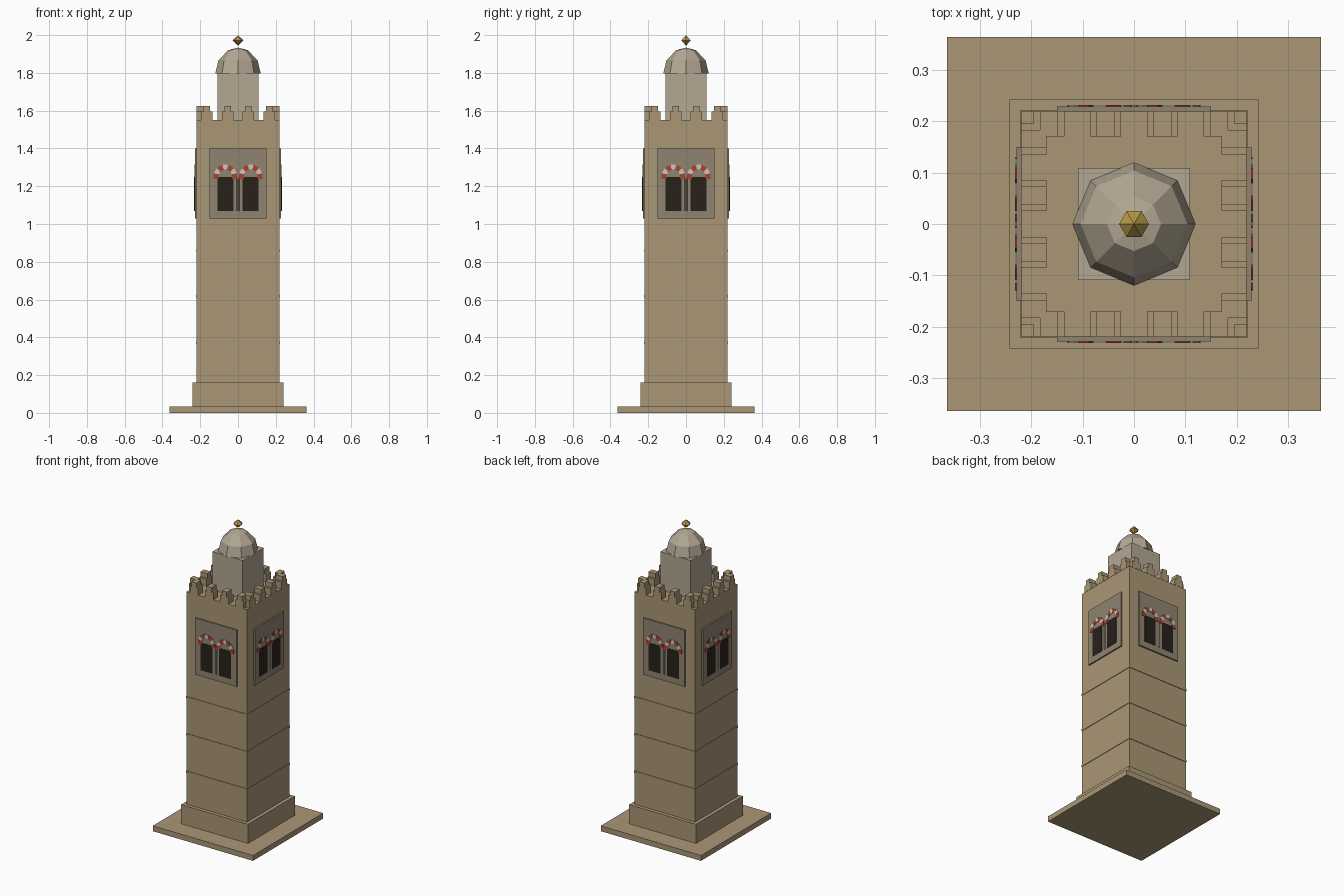
import bpy, bmesh
from math import pi, sin, cos, radians
from mathutils import Matrix, Vector

if "Cube" in bpy.data.objects:
    bpy.data.objects.remove(bpy.data.objects["Cube"])


def mat(name, rgb):
    m = bpy.data.materials.new(name)
    m.diffuse_color = (*rgb, 1)
    m.use_nodes = True
    m.node_tree.nodes["Principled BSDF"].inputs["Base Color"].default_value = m.diffuse_color
    return m


STONE = mat("sandstone", (0.40, 0.31, 0.18))
PALE = mat("pale_stone", (0.45, 0.39, 0.29))
PANEL = mat("panel_stone", (0.28, 0.23, 0.165))
DARK = mat("dark_opening", (0.02, 0.015, 0.01))
RED = mat("red_stone", (0.42, 0.05, 0.025))
WHITE = mat("white_stone", (0.62, 0.57, 0.50))
GOLD = mat("gold", (0.45, 0.32, 0.06))


def finish(name, bm, material):
    bmesh.ops.recalc_face_normals(bm, faces=bm.faces)
    me = bpy.data.meshes.new(name)
    bm.to_mesh(me)
    bm.free()
    me.materials.append(material)
    ob = bpy.data.objects.new(name, me)
    bpy.context.collection.objects.link(ob)
    return ob


def add_box(bm, lo, hi, M=Matrix()):
    lo, hi = Vector(lo), Vector(hi)
    T = Matrix.Translation((lo + hi) / 2) @ Matrix.Diagonal((*(hi - lo), 1))
    bmesh.ops.create_cube(bm, size=1, matrix=M @ T)


def square_block(name, half, z0, z1, material):
    bm = bmesh.new()
    add_box(bm, (-half, -half, z0), (half, half, z1))
    return finish(name, bm, material)


SIDES = [Matrix.Rotation(k * pi / 2, 4, "Z") for k in range(4)]
S = 0.2185         # half width of the shaft
TOP = 1.55

# Base, shaft and thin string courses
square_block("ground_slab", 0.363, 0, 0.035, STONE)
square_block("plinth", 0.242, 0.035, 0.16, STONE)
square_block("shaft", S, 0.16, TOP, STONE)
for i, z in enumerate((0.372, 0.617, 0.86)):
    square_block(f"string_course_{i + 1}", 0.222, z - 0.006, z + 0.006, STONE)

# Stepped battlements: four evenly spaced merlons per side
bm = bmesh.new()
for M in SIDES:
    for cx in (-0.165, -0.055, 0.055, 0.165):
        add_box(bm, (cx - 0.03, -0.22, TOP), (cx + 0.03, -0.17, 1.595), M)
        add_box(bm, (cx - 0.0175, -0.22, 1.595), (cx + 0.0175, -0.17, 1.626), M)
finish("battlements", bm, STONE)

# Window panels with paired openings and striped arches on all four sides
panel, opening, red, white, column = (bmesh.new() for _ in range(5))
for M in SIDES:
    add_box(panel, (-0.15, -0.228, 1.03), (0.15, -S + 0.005, 1.40), M)
    C = Matrix.Translation((0, -0.223, 1.16))
    bmesh.ops.create_cone(column, cap_ends=True, segments=8, radius1=0.009,
                          radius2=0.009, depth=0.18, matrix=M @ C)
    for cx in (-0.067, 0.067):
        add_box(opening, (cx - 0.042, -0.230, 1.07), (cx + 0.042, -0.222, 1.25), M)
        for i in range(7):
            R = (M @ Matrix.Translation((cx, -0.226, 1.252))
                 @ Matrix.Rotation(-i * pi / 6, 4, "Y"))
            add_box(red if i % 2 == 0 else white,
                    (0.036, -0.0055, -0.0125), (0.062, 0.0055, 0.0125), R)
finish("window_panels", panel, PANEL)
finish("window_openings", opening, DARK)
finish("arch_stones_red", red, RED)
finish("arch_stones_white", white, WHITE)
finish("window_columns", column, PANEL)

# Lantern room
square_block("lantern", 0.109, TOP, 1.80, PALE)

# Eight-sided faceted dome
bm = bmesh.new()
rings = []
for a in (0, radians(30), radians(64)):
    rings.append([bm.verts.new((0.12 * cos(a) * cos(k * pi / 4),
                                0.12 * cos(a) * sin(k * pi / 4),
                                1.797 + 0.137 * sin(a))) for k in range(8)])
apex = bm.verts.new((0, 0, 1.934))
for k in range(8):
    n = (k + 1) % 8
    for lo, hi in zip(rings, rings[1:]):
        bm.faces.new((lo[k], lo[n], hi[n], hi[k]))
    bm.faces.new((rings[-1][k], rings[-1][n], apex))
bm.faces.new(rings[0][::-1])
finish("dome", bm, PALE)

# Six-sided gold finial
bm = bmesh.new()
ring = [bm.verts.new((0.029 * cos(k * pi / 3), 0.029 * sin(k * pi / 3), 1.972))
        for k in range(6)]
for z in (1.944, 2.0):
    tip = bm.verts.new((0, 0, z))
    for k in range(6):
        bm.faces.new((ring[k], ring[(k + 1) % 6], tip))
finish("finial", bm, GOLD)
